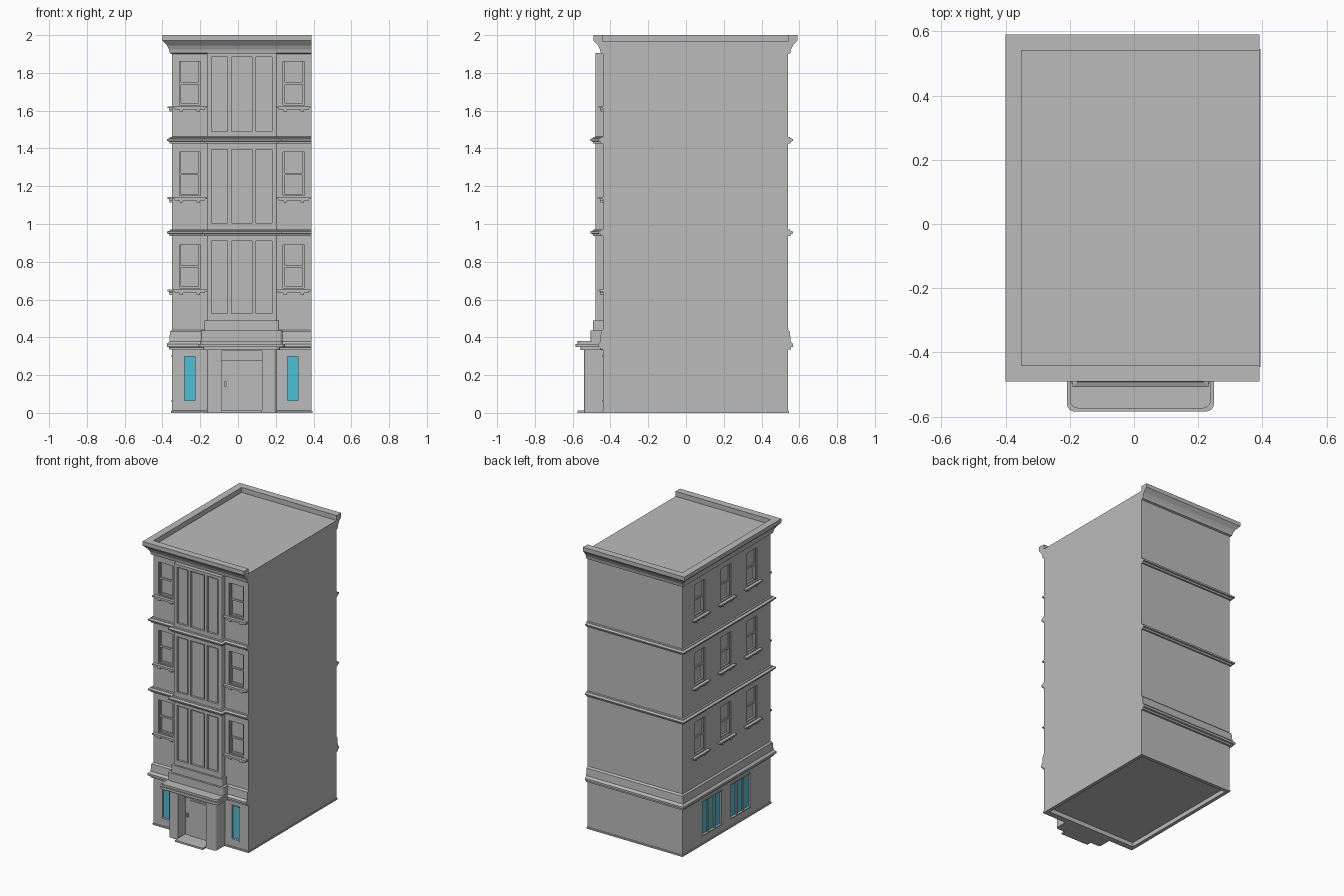
import bpy, bmesh
from mathutils import Vector

cube = bpy.data.objects.get("Cube")
if cube:
    bpy.data.objects.remove(cube, do_unlink=True)


def material(name, rgb):
    m = bpy.data.materials.new(name)
    m.use_nodes = True
    m.diffuse_color = (*rgb, 1)
    m.node_tree.nodes["Principled BSDF"].inputs["Base Color"].default_value = (*rgb, 1)
    return m


STONE = material("grey stone", (0.5, 0.5, 0.5))
GLASS = material("cyan glass", (0.07, 0.53, 0.66))

# Main wall planes and the axis of the front
LEFT, RIGHT, FRONT, BACK, ROOF = -0.35, 0.39, -0.44, 0.54, 1.965
MID = 0.02
BAY_HALF, BAY_Y, PORCH_Y = 0.185, -0.48, -0.54


def finish(name, bm, mat):
    bmesh.ops.recalc_face_normals(bm, faces=bm.faces)
    mesh = bpy.data.meshes.new(name)
    bm.to_mesh(mesh)
    bm.free()
    ob = bpy.data.objects.new(name, mesh)
    mesh.materials.append(mat)
    bpy.context.collection.objects.link(ob)
    return ob


def boxes(name, bounds, mat=STONE, rounding=0):
    """One object from boxes given as (x0, x1, y0, y1, z0, z1)."""
    bm = bmesh.new()
    for x0, x1, y0, y1, z0, z1 in bounds:
        verts = bmesh.ops.create_cube(bm, size=1)["verts"]
        for v in verts:
            v.co = Vector((x1 if v.co.x > 0 else x0, y1 if v.co.y > 0 else y0,
                           z1 if v.co.z > 0 else z0))
    if rounding:
        upright = [e for e in bm.edges
                   if abs(e.verts[0].co.z - e.verts[1].co.z) > 1e-5
                   and abs(e.verts[0].co.x - e.verts[1].co.x) < 1e-5
                   and abs(e.verts[0].co.y - e.verts[1].co.y) < 1e-5]
        bmesh.ops.bevel(bm, geom=upright, offset=rounding, segments=4,
                        profile=0.5, affect='EDGES')
    return finish(name, bm, mat)


def carve(ob, bounds):
    """Cut box-shaped recesses out of a part."""
    cutter = boxes("cutter", bounds)
    cutter.hide_render = True
    mod = ob.modifiers.new("recesses", 'BOOLEAN')
    mod.operation, mod.solver, mod.object = 'DIFFERENCE', 'EXACT', cutter
    bpy.context.view_layer.objects.active = ob
    bpy.ops.object.modifier_apply(modifier=mod.name)
    bpy.data.objects.remove(cutter, do_unlink=True)


def sweep(name, path, profile):
    """Mitred moulding: profile of (outward offset, z) along a plan path."""
    bm = bmesh.new()
    pts = [Vector(p) for p in path]
    rings = []
    for i, p in enumerate(pts):
        normals = []
        for a, b in ((i - 1, i), (i, i + 1)):
            if a >= 0 and b < len(pts):
                d = (pts[b] - pts[a]).normalized()
                normals.append(Vector((-d.y, d.x)))
        out = normals[0] if len(normals) == 1 else normals[0] + normals[1]
        rings.append([bm.verts.new((*(p + out * o), z)) for o, z in profile])
    n = len(profile)
    for r, s in zip(rings, rings[1:]):
        for k in range(n):
            bm.faces.new((r[k], r[(k + 1) % n], s[(k + 1) % n], s[k]))
    bm.faces.new(rings[0])
    bm.faces.new(rings[-1])
    return finish(name, bm, STONE)


def on_wall(wall, u, half, z0, z1, d0, d1):
    """Box on the front or side wall; d is the distance outwards."""
    if wall == "front":
        return (u - half, u + half, FRONT - d1, FRONT - d0, z0, z1)
    return (LEFT - d1, LEFT - d0, u - half, u + half, z0, z1)


# Layout of the openings
SILLS = [0.645, 1.135, 1.615]
UPPER = [("front", MID - 0.275), ("front", MID + 0.275),
         ("side", 0.345), ("side", 0.055), ("side", -0.235)]
SHOPS = [("front", MID - 0.275, 0.027), ("front", MID + 0.27, 0.027),
         ("side", 0.212, 0.105), ("side", -0.105, 0.105)]

# Main block with recessed windows and a hollow underside
body = boxes("main_block", [(LEFT, RIGHT, FRONT, BACK, 0, ROOF)])
cuts = [(LEFT + 0.02, RIGHT - 0.02, FRONT + 0.035, BACK - 0.02, -0.01, 0.03)]
for wall, u in UPPER:
    cuts += [on_wall(wall, u, 0.056, s + 0.015, s + 0.245, -0.025, 0.02) for s in SILLS]
cuts += [on_wall(wall, u, h, 0.065, 0.3, -0.018, 0.02) for wall, u, h in SHOPS]
carve(body, cuts)

# Upper windows: sashes, sills and brackets
sashes, sills, brackets = [], [], []
for wall, u in UPPER:
    for s in SILLS:
        low, mid, top = s + 0.015, s + 0.13, s + 0.245
        for side in (-1, 1):
            sashes.append(on_wall(wall, u + side * 0.051, 0.005, low, top, -0.025, -0.009))
            brackets.append(on_wall(wall, u + side * 0.045, 0.01, s - 0.02, s - 0.01, 0, 0.012))
        sashes.append(on_wall(wall, u, 0.046, mid, top, -0.025, -0.018))
        sashes.append(on_wall(wall, u, 0.046, mid - 0.006, mid + 0.006, -0.025, -0.01))
        sashes.append(on_wall(wall, u, 0.046, low, low + 0.01, -0.025, -0.012))
        sills.append(on_wall(wall, u, 0.09, s - 0.002, s + 0.008, 0, 0.022))
        sills.append(on_wall(wall, u, 0.08, s - 0.01, s - 0.002, 0, 0.015))
boxes("window_sashes", sashes)
boxes("window_sills", sills)
boxes("sill_brackets", brackets)

# Ground floor glazing with mullions and slim trims
boxes("ground_glass", [on_wall(w, u, h, 0.065, 0.3, -0.019, -0.011) for w, u, h in SHOPS], GLASS)
trims = []
for wall, u, h in SHOPS:
    trims += [on_wall(wall, u, h + 0.004, z, z + 0.006, -0.018, 0.005) for z in (0.06, 0.299)]
    if h > 0.1:
        trims += [on_wall(wall, u + side * h / 3, 0.008, 0.065, 0.3, -0.018, -0.002)
                  for side in (-1, 1)]
boxes("ground_window_trims", trims)

# Projecting bay with three tall lights per floor
bay = boxes("front_bay", [(MID - BAY_HALF, MID + BAY_HALF, BAY_Y, FRONT + 0.01, 0.37, 1.905)],
            rounding=0.008)
LIGHTS = [(-0.117, 0.042), (0, 0.054), (0.117, 0.042)]
FLOORS = [(0.525, 0.91), (1.005, 1.395), (1.49, 1.885)]
carve(bay, [(MID + u - h, MID + u + h, BAY_Y - 0.01, BAY_Y + 0.015, z0, z1)
            for u, h in LIGHTS for z0, z1 in FLOORS])
boxes("bay_light_panels", [(MID + u - h + 0.007, MID + u + h - 0.007, BAY_Y + 0.008, BAY_Y + 0.02,
                            z0 + 0.007, z1 - 0.007) for u, h in LIGHTS for z0, z1 in FLOORS])
boxes("bay_base", [(MID - 0.215, MID + 0.215, -0.505, FRONT + 0.02, 0.37, 0.437)], rounding=0.015)
boxes("bay_base_step", [(MID - 0.197, MID + 0.197, -0.492, FRONT + 0.02, 0.43, 0.49)], rounding=0.01)

# Entrance porch with recessed door
porch = boxes("entrance_porch", [(MID - BAY_HALF, MID + BAY_HALF, PORCH_Y, FRONT + 0.02, 0, 0.337)],
              rounding=0.018)
carve(porch, [(MID - 0.108, MID + 0.108, PORCH_Y - 0.02, FRONT - 0.02, -0.01, 0.328)])
boxes("door_transom", [(MID - 0.108, MID + 0.108, FRONT - 0.03, FRONT - 0.01, 0.274, 0.33)])
boxes("door", [(MID - 0.068, MID + 0.068, FRONT - 0.026, FRONT - 0.01, 0.01, 0.26)])
boxes("door_handle", [(MID - 0.094, MID - 0.082, FRONT - 0.035, FRONT - 0.01, 0.14, 0.165)])
boxes("door_step", [(MID - 0.108, MID + 0.108, -0.575, FRONT - 0.01, 0, 0.012)])
for label, grow, z0, z1 in (("lower", 0.018, 0.332, 0.348), ("main", 0.044, 0.348, 0.366),
                            ("upper", 0.034, 0.366, 0.38)):
    boxes("porch_cap_" + label, [(MID - BAY_HALF - grow, MID + BAY_HALF + grow, PORCH_Y - grow,
                                  FRONT + 0.04, z0, z1)], rounding=0.025)

# Mouldings that wrap the three exposed sides
side_path = [(LEFT, FRONT), (LEFT, BACK), (RIGHT, BACK)]
plain_path = [(RIGHT, FRONT)] + side_path
x0, x1 = MID - BAY_HALF, MID + BAY_HALF
bay_path = [(RIGHT, FRONT), (x1, FRONT), (x1, BAY_Y), (x0, BAY_Y), (x0, FRONT)] + side_path
BAND = [(0, -0.017), (0.012, -0.017), (0.014, -0.006), (0.025, -0.004),
        (0.027, 0.006), (0.012, 0.012), (0.01, 0.017), (0, 0.019)]
for label, z in (("lower", 0.953), ("upper", 1.443)):
    sweep("floor_band_" + label, bay_path, [(o, z + h) for o, h in BAND])
sweep("ground_floor_band", plain_path,
      [(0, 0.335), (0.015, 0.335), (0.015, 0.347), (0.027, 0.35), (0.027, 0.364),
       (0.014, 0.378), (0.01, 0.43), (0, 0.44)])
sweep("roof_cornice", plain_path,
      [(0, 1.9), (0.012, 1.905), (0.016, 1.925), (0.026, 1.945), (0.044, 1.965),
       (0.05, 1.972), (0.05, 2), (0, 2)])
sweep("plinth", plain_path, [(0, 0), (0.005, 0), (0.005, 0.01), (0, 0.012)])
boxes("plinth_side", [(RIGHT - 0.005, RIGHT + 0.004, FRONT - 0.005, BACK + 0.005, 0, 0.011)])
